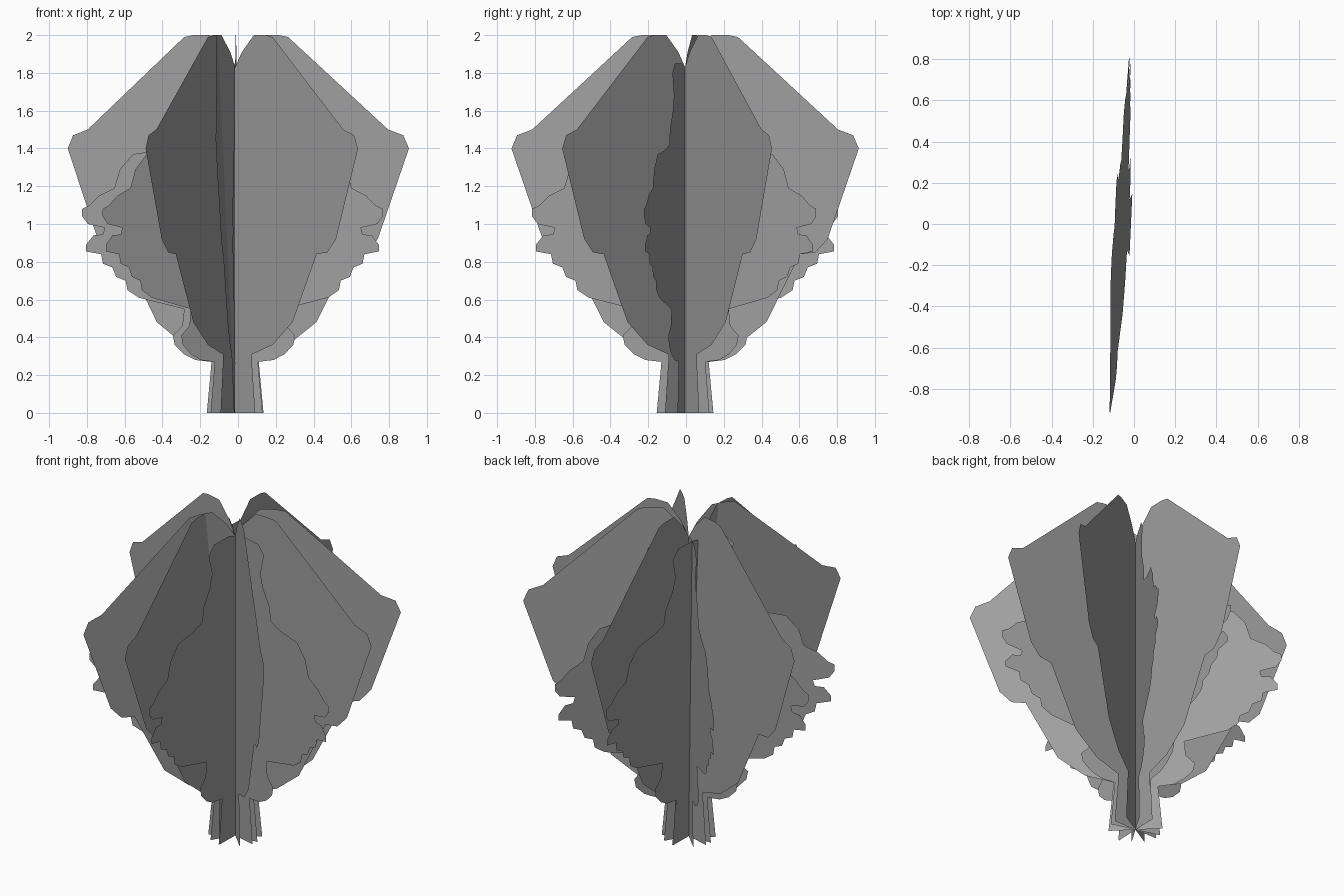
import bpy, bmesh
from math import radians, cos, sin

cube = bpy.data.objects.get("Cube")
if cube:
    bpy.data.objects.remove(cube, do_unlink=True)

# Single foliage colour
grey = bpy.data.materials.new("foliage_grey")
grey.use_nodes = True
grey.diffuse_color = (0.35, 0.35, 0.35, 1)
grey.node_tree.nodes["Principled BSDF"].inputs["Base Color"].default_value = grey.diffuse_color

# Shared trunk foot of every card: (radius, height)
STEM = [(0.15, 0), (0.125, 0.27)]

# Tall angular side of a card, from trunk to crown
TALL = [(0.125, 0.31), (0.28, 0.36), (0.43, 0.48), (0.61, 0.84), (0.69, 0.85),
        (0.755, 0.92), (0.92, 1.4), (0.89, 1.47), (0.81, 1.5), (0.28, 1.99),
        (0.23, 2), (0.14, 2), (0.05, 1.91)]

# Low lumpy side of a card, from trunk to crown
LUMPY = [(0.21, 0.28), (0.27, 0.31), (0.32, 0.36), (0.33, 0.41), (0.28, 0.46),
         (0.27, 0.55), (0.43, 0.59), (0.51, 0.61), (0.57, 0.65), (0.58, 0.7),
         (0.63, 0.72), (0.65, 0.77), (0.7, 0.79), (0.71, 0.84), (0.79, 0.855),
         (0.79, 0.89), (0.75, 0.94), (0.7, 0.945), (0.69, 0.98), (0.78, 1),
         (0.81, 1.04), (0.81, 1.08), (0.77, 1.1), (0.72, 1.15), (0.64, 1.19),
         (0.61, 1.29), (0.54, 1.37), (0.4, 1.39), (0.31, 1.42), (0.3, 1.5),
         (0.24, 1.6), (0.22, 1.68), (0.25, 1.8), (0.2, 1.85), (0.06, 1.85)]

AXIS_X, AXIS_Y, CROWN = -0.015, -0.005, 1.83


def foliage_card(name, angle, lean=0.0):
    """Upright flat card: tall side points along angle, lumpy side opposite."""
    bm = bmesh.new()
    dx, dy = cos(radians(angle)), sin(radians(angle))

    def point(r, z):
        return bm.verts.new((AXIS_X + r * dx + lean * z, AXIS_Y + r * dy, z))

    foot, crown = point(0, 0), point(0, CROWN)
    tall = [point(r, z) for r, z in STEM + TALL]
    lumpy = [point(-r, z) for r, z in STEM + LUMPY]
    bm.faces.new([foot] + tall + [crown])
    bm.faces.new([crown] + lumpy[::-1] + [foot])
    mesh = bpy.data.meshes.new(name)
    bm.to_mesh(mesh)
    bm.free()
    mesh.materials.append(grey)
    obj = bpy.data.objects.new(name, mesh)
    bpy.context.collection.objects.link(obj)


# Vertical cards fanned around the trunk, plus one that leans slightly
for i, angle in enumerate((0, 30, 89, 164.5, 239, 315)):
    foliage_card(f"foliage_card_{i + 1}", angle)
foliage_card("leaning_foliage_card", 267.4, lean=-0.043)
